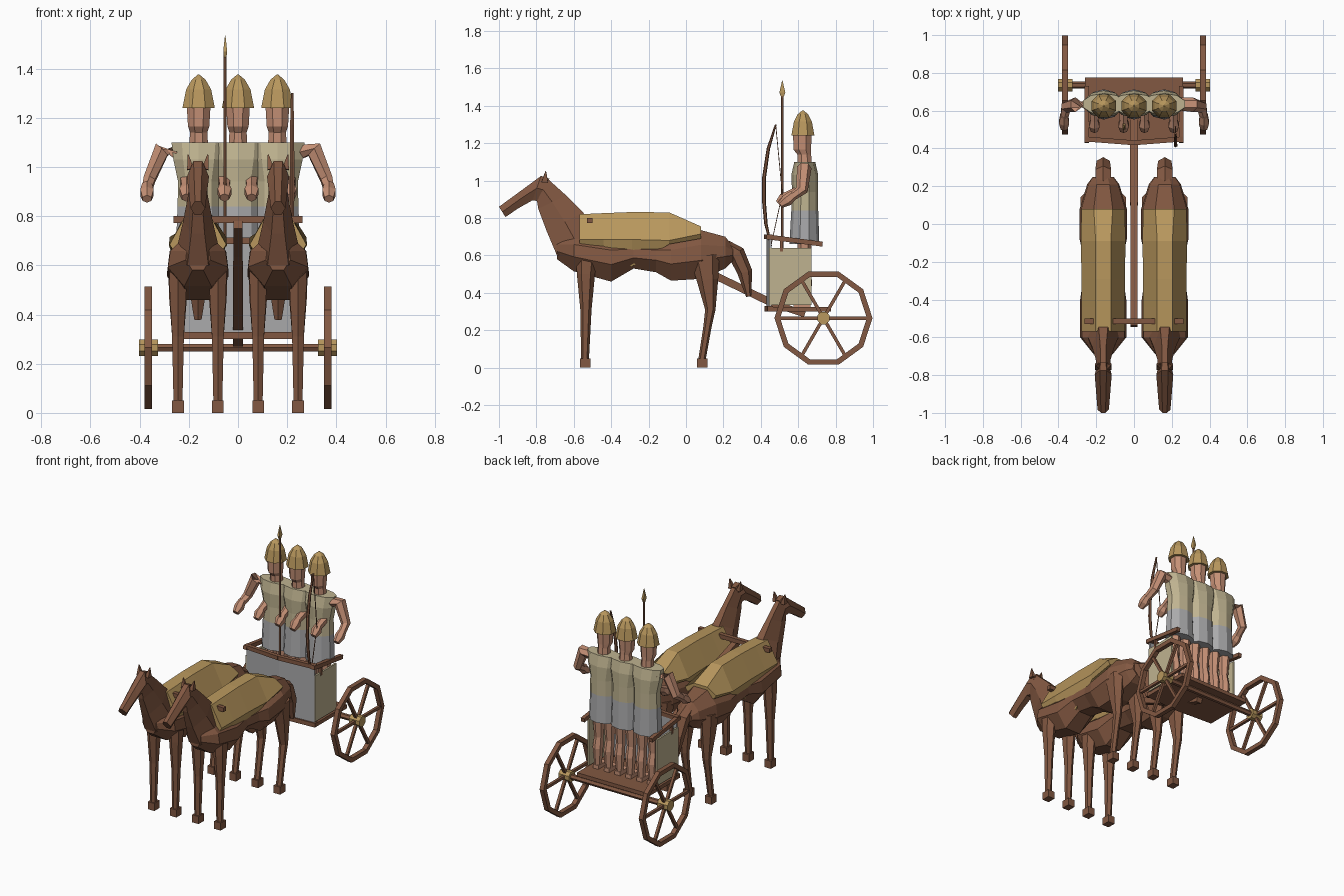
import bpy, bmesh, math
from mathutils import Vector


def material(name, rgb):
    m = bpy.data.materials.new(name)
    m.diffuse_color = (*rgb, 1)
    return m


BROWN = material("brown", (0.225, 0.098, 0.054))
GOLD = material("gold", (0.48, 0.31, 0.11))
BEIGE = material("beige", (0.52, 0.45, 0.28))
GREY = material("grey", (0.40, 0.40, 0.41))
SKIN = material("skin", (0.56, 0.28, 0.18))


def loft(name, rings, mats, closed=False, rule=None):
    """Skin a row of equal point rings; capped, or joined end to end."""
    bm = bmesh.new()
    vs = [[bm.verts.new(p) for p in r] for r in rings]
    n = len(vs[0])
    pairs = list(zip(vs, vs[1:])) + ([(vs[-1], vs[0])] if closed else [])
    for a, b in pairs:
        for i in range(n):
            j = (i + 1) % n
            bm.faces.new((a[i], a[j], b[j], b[i]))
    if not closed:
        bm.faces.new(vs[0])
        bm.faces.new(vs[-1])
    bmesh.ops.recalc_face_normals(bm, faces=bm.faces)
    if rule:
        for f in bm.faces:
            f.material_index = rule(f.calc_center_median())
    me = bpy.data.meshes.new(name)
    bm.to_mesh(me)
    bm.free()
    for m in mats:
        me.materials.append(m)
    ob = bpy.data.objects.new(name, me)
    bpy.context.collection.objects.link(ob)
    return ob


def limb(name, pts, mat, n=6):
    """Sweep along points (x, y, z, half width, half depth)."""
    P = [Vector(p[:3]) for p in pts]
    k = 1 / math.cos(math.pi / n)
    rings = []
    for i, p in enumerate(P):
        t = (P[min(i + 1, len(P) - 1)] - P[max(i - 1, 0)]).normalized()
        ref = Vector((0, 0, 1)) if abs(t.x) > 0.9 else Vector((1, 0, 0))
        u = (ref - t * ref.dot(t)).normalized()
        v = t.cross(u)
        w, d = pts[i][3], pts[i][4]
        rings.append([p + k * (u * w * math.cos(a) + v * d * math.sin(a))
                      for a in (2 * math.pi * (j + 0.5) / n for j in range(n))])
    return loft(name, rings, [mat])


def bar(name, a, b, w, mat, n=4, d=None):
    return limb(name, [(*a, w, d or w), (*b, w, d or w)], mat, n)


def box(name, x0, x1, y0, y1, z0, z1, mat):
    return loft(name, [[(x0, y0, z), (x1, y0, z), (x1, y1, z), (x0, y1, z)]
                       for z in (z0, z1)], [mat])


def horse(cx):
    # Body sections: y, half width, top, bottom
    body = [(-0.69, 0.05, 0.69, 0.58), (-0.60, 0.122, 0.72, 0.515),
            (-0.40, 0.122, 0.70, 0.46), (-0.28, 0.105, 0.68, 0.53),
            (-0.16, 0.108, 0.68, 0.51), (-0.08, 0.125, 0.70, 0.465),
            (0.08, 0.125, 0.735, 0.475), (0.21, 0.085, 0.70, 0.53),
            (0.25, 0.055, 0.65, 0.57)]
    prof = [(0.4, 1), (0.92, 0.7), (1, 0.38), (0.45, 0),
            (-0.45, 0), (-1, 0.38), (-0.92, 0.7), (-0.4, 1)]
    loft("horse_body", [[(cx + w * a, y, b + (t - b) * h) for a, h in prof]
                        for y, w, t, b in body], [BROWN])
    # Blanket: y, ridge half width, ridge z, side half width, side z, hem half width, hem z
    cloth = [(-0.57, 0.04, 0.82, 0.115, 0.685, 0.10, 0.66),
             (-0.44, 0.04, 0.826, 0.115, 0.685, 0.10, 0.65),
             (-0.29, 0.04, 0.832, 0.115, 0.685, 0.07, 0.54),
             (-0.09, 0.04, 0.83, 0.118, 0.68, 0.10, 0.66),
             (0.08, 0.05, 0.755, 0.115, 0.715, 0.10, 0.69)]
    loft("blanket", [[(cx + s, y, z) for s, z in
                      ((rw, rz), (sw, sz), (hw, hz), (-hw, hz), (-sw, sz), (-rw, rz))]
                     for y, rw, rz, sw, sz, hw, hz in cloth], [GOLD])
    # Neck and head: front edge and back edge of each section
    neck = [(-0.69, 0.60, -0.44, 0.66, 0.095), (-0.745, 0.73, -0.55, 0.83, 0.06),
            (-0.79, 0.85, -0.64, 0.92, 0.04), (-0.80, 0.91, -0.74, 1.01, 0.035)]
    head = [(-0.79, 0.89, -0.73, 1.01, 0.035), (-0.82, 0.895, -0.775, 1.025, 0.045),
            (-0.90, 0.85, -0.87, 0.955, 0.038), (-0.965, 0.805, -1.0, 0.86, 0.03)]
    for name, rows in (("horse_neck", neck), ("horse_head", head)):
        rings = []
        for y0, z0, y1, z1, w in rows:
            a, b = Vector((cx, y0, z0)), Vector((cx, y1, z1))
            rings.append([a.lerp(b, f) + Vector((s * w, 0, 0)) for f, s in
                          ((0, -0.45), (0, 0.45), (0.5, 1), (1, 0.4), (1, -0.4), (0.5, -1))])
        loft(name, rings, [BROWN])
    limb("horse_tail", [(cx, 0.21, 0.65, 0.04, 0.03), (cx, 0.27, 0.61, 0.042, 0.04),
                        (cx, 0.315, 0.51, 0.035, 0.035), (cx, 0.335, 0.38, 0.015, 0.012)], BROWN)
    for s in (-1, 1):
        x = cx + s * 0.081
        limb("horse_ear", [(cx + s * 0.03, -0.755, 0.99, 0.014, 0.018),
                           (cx + s * 0.04, -0.75, 1.05, 0.002, 0.002)], BROWN, 4)
        limb("front_leg", [(x, -0.53, 0.60, 0.035, 0.05), (x, -0.535, 0.50, 0.034, 0.042),
                           (x, -0.535, 0.31, 0.024, 0.026), (x, -0.54, 0.04, 0.018, 0.018)], BROWN)
        limb("back_leg", [(x, 0.10, 0.60, 0.04, 0.07), (x, 0.115, 0.47, 0.036, 0.05),
                          (x, 0.13, 0.31, 0.024, 0.024), (x, 0.115, 0.22, 0.02, 0.019),
                          (x, 0.085, 0.04, 0.018, 0.017)], BROWN)
        for y in (-0.538, 0.088):
            box("hoof", x - 0.024, x + 0.024, y - 0.028, y + 0.028, 0, 0.05, BROWN)


def soldier(cx):
    def rounds(rows, n):
        return [[(cx + w * math.cos(a), y + d * math.sin(a), z)
                 for a in (2 * math.pi * (i + 0.5) / n for i in range(n))]
                for z, y, w, d in rows]
    # Tunic with a grey skirt and beige chest
    loft("tunic", rounds([(0.66, 0.633, 0.098, 0.08), (0.84, 0.635, 0.09, 0.072),
                          (0.94, 0.637, 0.088, 0.07), (1.03, 0.635, 0.108, 0.072),
                          (1.10, 0.635, 0.116, 0.056)], 10), [BEIGE, GREY],
         rule=lambda c: 1 if c.z < 0.83 else 0)
    loft("head", rounds([(1.08, 0.635, 0.042, 0.042), (1.14, 0.632, 0.038, 0.04),
                         (1.165, 0.622, 0.047, 0.05), (1.26, 0.622, 0.053, 0.055)], 8), [SKIN])
    loft("helmet", rounds([(1.24, 0.625, 0.071, 0.067), (1.315, 0.625, 0.055, 0.052),
                           (1.355, 0.625, 0.03, 0.03), (1.375, 0.625, 0.004, 0.004)], 8), [GOLD])
    for s in (-1, 1):
        x = cx + s * 0.04
        limb("leg", [(x, 0.635, 0.70, 0.033, 0.036), (x, 0.63, 0.53, 0.024, 0.026),
                     (x, 0.64, 0.46, 0.027, 0.03), (x, 0.64, 0.33, 0.018, 0.02)], SKIN)
        box("foot", x - 0.02, x + 0.02, 0.575, 0.665, 0.322, 0.35, SKIN)


for cx in (-0.163, 0.163):
    horse(cx)
for cx in (-0.16, 0, 0.16):
    soldier(cx)

for s in (-1, 1):
    # Outer arms, bent at the elbow
    limb("outer_arm", [(s * 0.25, 0.635, 1.06, 0.03, 0.03), (s * 0.31, 0.632, 1.07, 0.033, 0.034),
                       (s * 0.36, 0.62, 0.95, 0.024, 0.028), (s * 0.37, 0.56, 0.91, 0.02, 0.02)], SKIN)
    limb("outer_hand", [(s * 0.37, 0.575, 0.925, 0.02, 0.022), (s * 0.37, 0.54, 0.895, 0.027, 0.028),
                        (s * 0.37, 0.505, 0.87, 0.018, 0.016)], SKIN)
    # Forearms reaching forward
    for x in (0.055, 0.21):
        limb("forearm", [(s * x, 0.62, 0.95, 0.025, 0.025), (s * x, 0.55, 0.92, 0.02, 0.022),
                         (s * x, 0.525, 0.90, 0.028, 0.03), (s * x, 0.495, 0.875, 0.018, 0.018)], SKIN)

    # Wheels: ten-sided rim, six spokes, gold hub
    c = Vector((s * 0.365, 0.735, 0.265))
    rim = []
    for i in range(10):
        a = 2 * math.pi * i / 10
        r = Vector((0, math.cos(a), math.sin(a)))
        rim.append([c + r * q + Vector((h, 0, 0)) for q, h in
                    ((0.262, -0.015), (0.262, 0.015), (0.232, 0.015), (0.232, -0.015))])
    loft("wheel_rim", rim, [BROWN], closed=True)
    for i in range(6):
        a = math.pi * i / 3
        bar("wheel_spoke", c, c + Vector((0, math.cos(a), math.sin(a))) * 0.235, 0.009, BROWN)
    bar("wheel_hub", (s * 0.325, c.y, c.z), (s * 0.402, c.y, c.z), 0.033, GOLD, 8)

    # Sides of the car with sloping hand rails
    box("side_panel", s * 0.245, s * 0.257, 0.445, 0.67, 0.335, 0.64, BEIGE)
    bar("side_rail", (s * 0.25, 0.43, 0.70), (s * 0.25, 0.73, 0.66), 0.013, BROWN)
    bar("front_rail", (s * 0.26, 0.45, 0.70), (0, 0.43, 0.70), 0.013, BROWN)
    bar("rail_post", (s * 0.25, 0.51, 0.62), (s * 0.25, 0.51, 0.69), 0.008, BROWN)
    bar("lower_front_bar", (s * 0.26, 0.45, 0.315), (0, 0.435, 0.315), 0.014, BROWN)
    loft("front_panel", [[(0, 0.43, z), (s * 0.25, 0.445, z), (s * 0.25, 0.457, z), (0, 0.442, z)]
                         for z in (0.325, 0.695)], [GREY])

# Floor, axle, pole and yoke
box("floor", -0.26, 0.26, 0.44, 0.775, 0.30, 0.325, BROWN)
bar("axle", (-0.37, 0.735, 0.265), (0.37, 0.735, 0.265), 0.016, BROWN, 6)
limb("pole", [(0, -0.54, 0.765, 0.018, 0.016), (0, -0.2, 0.65, 0.019, 0.018),
              (0, 0.16, 0.49, 0.02, 0.02), (0, 0.44, 0.355, 0.02, 0.02),
              (0, 0.635, 0.285, 0.02, 0.016)], BROWN, 4)
bar("yoke", (-0.263, -0.515, 0.787), (0.263, -0.515, 0.787), 0.014, BROWN)

# Spear
bar("spear_shaft", (-0.052, 0.515, 0.33), (-0.052, 0.515, 1.46), 0.006, BROWN, 6)
limb("spear_tip", [(-0.052, 0.515, 1.445, 0.005, 0.006), (-0.052, 0.515, 1.47, 0.008, 0.016),
                   (-0.052, 0.515, 1.535, 0.001, 0.001)], GOLD, 4)

# Bow and string
limb("bow", [(0.22, 0.48, 1.30, 0.005, 0.004), (0.22, 0.44, 1.17, 0.008, 0.008),
             (0.22, 0.418, 1.02, 0.009, 0.009), (0.22, 0.416, 0.90, 0.009, 0.009),
             (0.22, 0.427, 0.77, 0.008, 0.008), (0.22, 0.455, 0.65, 0.005, 0.004)], BROWN)
limb("bow_string", [(0.22, 0.48, 1.295, 0.002, 0.002), (0.22, 0.515, 0.93, 0.002, 0.002),
                    (0.22, 0.455, 0.655, 0.002, 0.002)], BROWN, 4)
